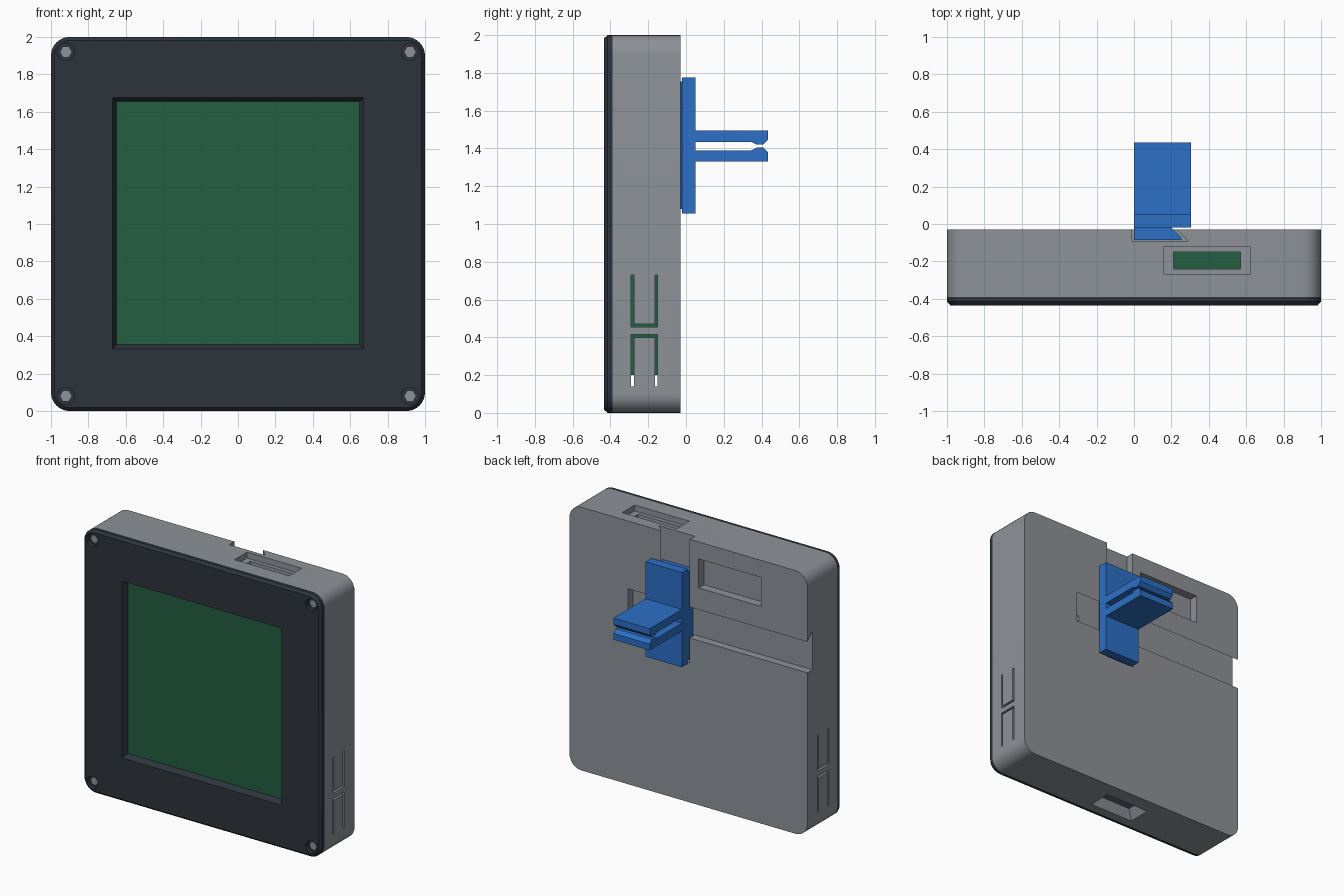
import bpy
import bmesh
from math import cos, sin, pi, radians
from mathutils import Vector

default = bpy.data.objects.get("Cube")
if default:
    bpy.data.objects.remove(default, do_unlink=True)


def material(name, hex_code):
    srgb = [int(hex_code[i:i + 2], 16) / 255 for i in (0, 2, 4)]
    colour = [((c + 0.055) / 1.055) ** 2.4 for c in srgb] + [1]
    mat = bpy.data.materials.new(name)
    mat.use_nodes = True
    mat.diffuse_color = colour
    mat.node_tree.nodes["Principled BSDF"].inputs["Base Color"].default_value = colour
    return mat


GREY = material("case grey", "8e9298")
DARK = material("cover charcoal", "2d343c")
GREEN = material("board green", "235f41")
BLUE = material("bracket blue", "2c70c6")


def loft(name, rings, mat=GREY):
    """Closed solid through matching rings of points."""
    bm = bmesh.new()
    loops = [[bm.verts.new(p) for p in ring] for ring in rings]
    count = len(loops[0])
    for a, b in zip(loops, loops[1:]):
        for i in range(count):
            j = (i + 1) % count
            bm.faces.new((a[i], a[j], b[j], b[i]))
    bm.faces.new(loops[0])
    bm.faces.new(loops[-1])
    bmesh.ops.recalc_face_normals(bm, faces=bm.faces)
    mesh = bpy.data.meshes.new(name)
    bm.to_mesh(mesh)
    bm.free()
    mesh.materials.append(mat)
    obj = bpy.data.objects.new(name, mesh)
    bpy.context.collection.objects.link(obj)
    return obj


def place(axis, u, v, w):
    return Vector({"X": (w, u, v), "Y": (u, w, v), "Z": (u, v, w)}[axis])


def prism(name, axis, points, lo, hi, mat=GREY):
    return loft(name, [[place(axis, u, v, w) for u, v in points] for w in (lo, hi)], mat)


def box(name, x, y, z, mat=GREY):
    corners = [(x[0], y[0]), (x[1], y[0]), (x[1], y[1]), (x[0], y[1])]
    return prism(name, "Z", corners, z[0], z[1], mat)


def disc(x, z, radius, sides):
    return [(x + radius * cos(2 * pi * i / sides), z + radius * sin(2 * pi * i / sides))
            for i in range(sides)]


def rounded(y, half, radius, steps=8):
    """Rounded square ring facing y, centred on the case."""
    ring = []
    for corner, (sx, sz) in enumerate([(1, 1), (-1, 1), (-1, -1), (1, -1)]):
        for i in range(steps + 1):
            t = (corner + i / steps) * pi / 2
            ring.append((sx * (half - radius) + radius * cos(t), y,
                         1 + sz * (half - radius) + radius * sin(t)))
    return ring


def square(y, half):
    return [(sx * half, y, 1.005 + sz * half) for sx, sz in ((-1, -1), (1, -1), (1, 1), (-1, 1))]


def cut(target, *cutters):
    for cutter in cutters:
        cutter.hide_render = True
        mod = target.modifiers.new("cut", "BOOLEAN")
        mod.operation = "DIFFERENCE"
        mod.solver = "EXACT"
        mod.object = cutter
        bpy.context.view_layer.objects.active = target
        bpy.ops.object.modifier_apply(modifier=mod.name)
        bpy.data.objects.remove(cutter, do_unlink=True)


FRONT, SEAM, BACK = -0.435, -0.39, -0.03
FLOOR = -0.09   # depth of the rear channels

# Hollow rear case
case = loft("rear_case", [rounded(SEAM, 1, 0.1), rounded(BACK, 1, 0.1)])
cut(case, loft("cavity", [rounded(SEAM - 0.1, 0.93, 0.05), rounded(-0.125, 0.93, 0.05)]))

# Dovetail channels on the back, undercut on one side
slope = BACK - FLOOR


def channel(start, width):
    over = 0.02
    return [(start, FLOOR), (start + width + slope, FLOOR),
            (start + width - over, BACK + over), (start, BACK + over)]


cut(case,
    prism("vertical_channel", "Z", channel(-0.01, 0.24), 1.06, 2.1),
    prism("horizontal_channel", "X", [(y, z) for z, y in channel(1.25, 0.235)], -1.1, 0.51),
    prism("screw_hole", "Y", disc(0.46, 1.32, 0.022, 16), -0.12, 0),
    box("label_pocket", (-0.61, -0.085), (-0.095, 0.1), (1.65, 1.87)))

# Connector openings in the top and bottom walls
cut(case,
    box("top_recess", (0.16, 0.62), (-0.27, -0.12), (1.955, 2.1)),
    box("top_opening", (0.21, 0.57), (-0.24, -0.15), (1.9, 2.1)))
cut(case, loft("bottom_opening", [
    [(x, y, z) for x, y in ((-0.06 - w, -0.235 - d), (-0.06 + w, -0.235 - d),
                            (-0.06 + w, -0.235 + d), (-0.06 - w, -0.235 + d))]
    for w, d, z in ((0.2, 0.1, -0.02), (0.13, 0.05, 0.08))]))

# U-shaped button slots on both sides, one above the other
SLOT = 0.015
for side in (-1, 1):
    walls = sorted((side * 0.9, side * 1.1))
    for base, low, high in ((0.455, 0.455, 0.73), (0.4, 0.14, 0.415)):
        u = [(-0.29, low), (-0.15, low), (-0.15, high), (-0.29, high)]
        inner_low = low + SLOT if base == low else low - SLOT
        inner_high = high + SLOT if base == low else high - SLOT
        f, b = -0.29 + SLOT, -0.15 - SLOT
        if base == low:
            outline = [u[3], u[0], u[1], u[2], (b, high), (b, inner_low), (f, inner_low), (f, high)]
        else:
            outline = [u[0], u[3], u[2], u[1], (b, low), (b, inner_high), (f, inner_high), (f, low)]
        cut(case, prism("button_slot", "X", outline, *walls))

# Front cover with chamfered rim, window and screw recesses
cover = loft("front_cover", [rounded(SEAM, 1, 0.1), rounded(FRONT + 0.02, 1, 0.1),
                             rounded(FRONT, 0.982, 0.082)], DARK)
cut(cover, loft("window", [square(FRONT - 0.01, 0.677), square(SEAM + 0.01, 0.645)], DARK))
for x in (-0.92, 0.92):
    for z in (0.08, 1.92):
        cut(cover, prism("screw_recess", "Y", disc(x, z, 0.047, 24), FRONT - 0.1, SEAM - 0.012, DARK))
        prism("corner_screw", "Y", disc(x, z, 0.03, 6), SEAM - 0.018, SEAM, GREY)

# Display and circuit board inside
box("display_board", (-0.915, 0.915), (SEAM + 0.001, -0.14), (0.2, 1.9), GREEN)

# Rear bracket: dovetail foot, plate and a pair of sprung clip arms
prism("bracket_foot", "Z", [(0, -0.02), (0.2, -0.02), (0.255, -0.075), (0.255, -0.085), (0, -0.085)],
      1.08, 1.755, BLUE)
box("bracket_plate", (0, 0.305), (-0.02, 0.05), (1.055, 1.775), BLUE)
arm = [(0.05, 0.0225), (0.345, 0.0225), (0.375, 0.008), (0.41, 0.008),
       (0.435, 0.035), (0.435, 0.0825), (0.05, 0.0825)]
for name, sign in (("upper_clip_arm", 1), ("lower_clip_arm", -1)):
    prism(name, "X", [(y, 1.4125 + sign * d) for y, d in arm], 0, 0.305, BLUE)

# Smooth rounded corners, keep hard edges
for obj in (case, cover):
    bpy.ops.object.select_all(action="DESELECT")
    obj.select_set(True)
    bpy.context.view_layer.objects.active = obj
    bpy.ops.object.shade_smooth_by_angle(angle=radians(30))
